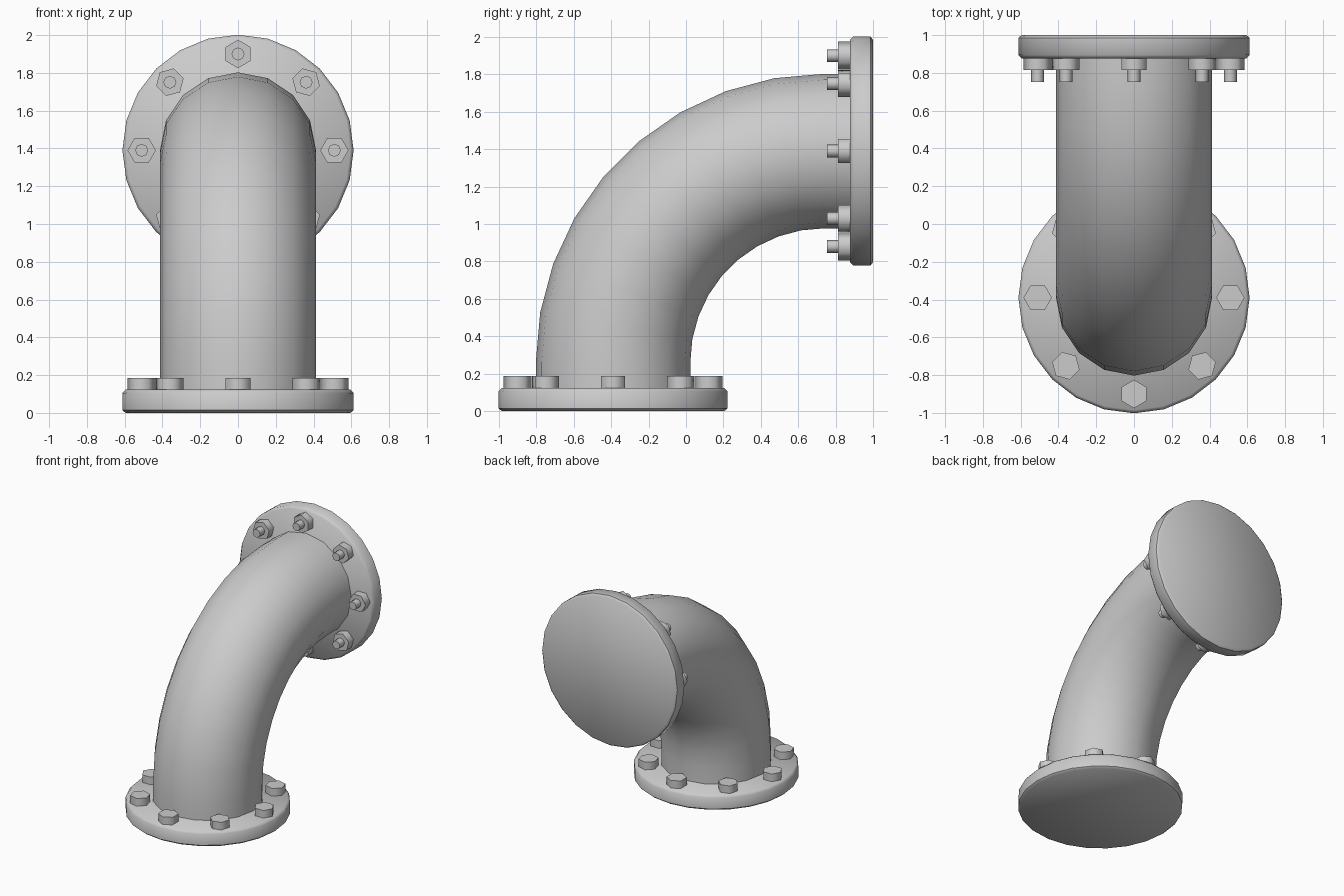
import bpy, bmesh
from math import radians, sin, cos, pi
from mathutils import Matrix, Vector

if "Cube" in bpy.data.objects:
    bpy.data.objects.remove(bpy.data.objects["Cube"])

# Local +z points from each flange's outer face towards the pipe
BOTTOM = Matrix.Translation((0, -0.39, 0))
BACK = Matrix.Translation((0, 1.0, 1.39)) @ Matrix.Rotation(radians(90), 4, 'X')


def finish(bm, name, angle):
    bmesh.ops.recalc_face_normals(bm, faces=bm.faces)
    mesh = bpy.data.meshes.new(name)
    bm.to_mesh(mesh)
    bm.free()
    ob = bpy.data.objects.new(name, mesh)
    bpy.context.collection.objects.link(ob)
    bpy.ops.object.select_all(action='DESELECT')
    ob.select_set(True)
    bpy.context.view_layer.objects.active = ob
    bpy.ops.object.shade_smooth_by_angle(angle=radians(angle))
    return ob


def loft(bm, rings):
    rings = [[bm.verts.new(p) for p in ring] for ring in rings]
    n = len(rings[0])
    for a, b in zip(rings, rings[1:]):
        for i in range(n):
            j = (i + 1) % n
            bm.faces.new((a[i], a[j], b[j], b[i]))
    bm.faces.new(rings[0])
    bm.faces.new(rings[-1])


def turned(bm, profile, sides, mat):
    loft(bm, [[mat @ Vector((r * cos(2 * pi * i / sides), r * sin(2 * pi * i / sides), z))
               for i in range(sides)] for r, z in profile])


def flange(name, mat):
    bm = bmesh.new()
    turned(bm, [(0.595, 0), (0.612, 0.014), (0.612, 0.105), (0.595, 0.124)], 24, mat)
    finish(bm, name, 50)


def bolts(name, mat, stud):
    bm = bmesh.new()
    for k in range(8):
        m = mat @ Matrix.Rotation(k * pi / 4, 4, 'Z') @ Matrix.Translation((0.51, 0, 0))
        turned(bm, [(0.075, 0.11), (0.075, 0.186)], 6, m)
        if stud:
            turned(bm, [(0.034, 0.17), (0.034, 0.247)], 8, m)
    finish(bm, name, 65)


# Elbow pipe: short straight, nine-step quarter bend, short straight
R, r, cy, cz = 1.13, 0.413, 0.74, 0.26
path = [(0, -0.15)] + [(radians(10 * k), 0) for k in range(10)] + [(pi / 2, 0.15)]
rings = []
for a, shift in path:
    out = Vector((0, -cos(a), sin(a)))
    along = Vector((0, sin(a), cos(a)))
    centre = Vector((0, cy, cz)) + out * R + along * shift
    rings.append([centre + Vector((1, 0, 0)) * r * cos(2 * pi * i / 16)
                  + out * r * sin(2 * pi * i / 16) for i in range(16)])
bm = bmesh.new()
loft(bm, rings)
finish(bm, "elbow_pipe", 40)

# Flanges with their bolt circles
flange("bottom_flange", BOTTOM)
flange("back_flange", BACK)
bolts("bottom_bolt_heads", BOTTOM, False)
bolts("back_nuts_and_studs", BACK, True)
